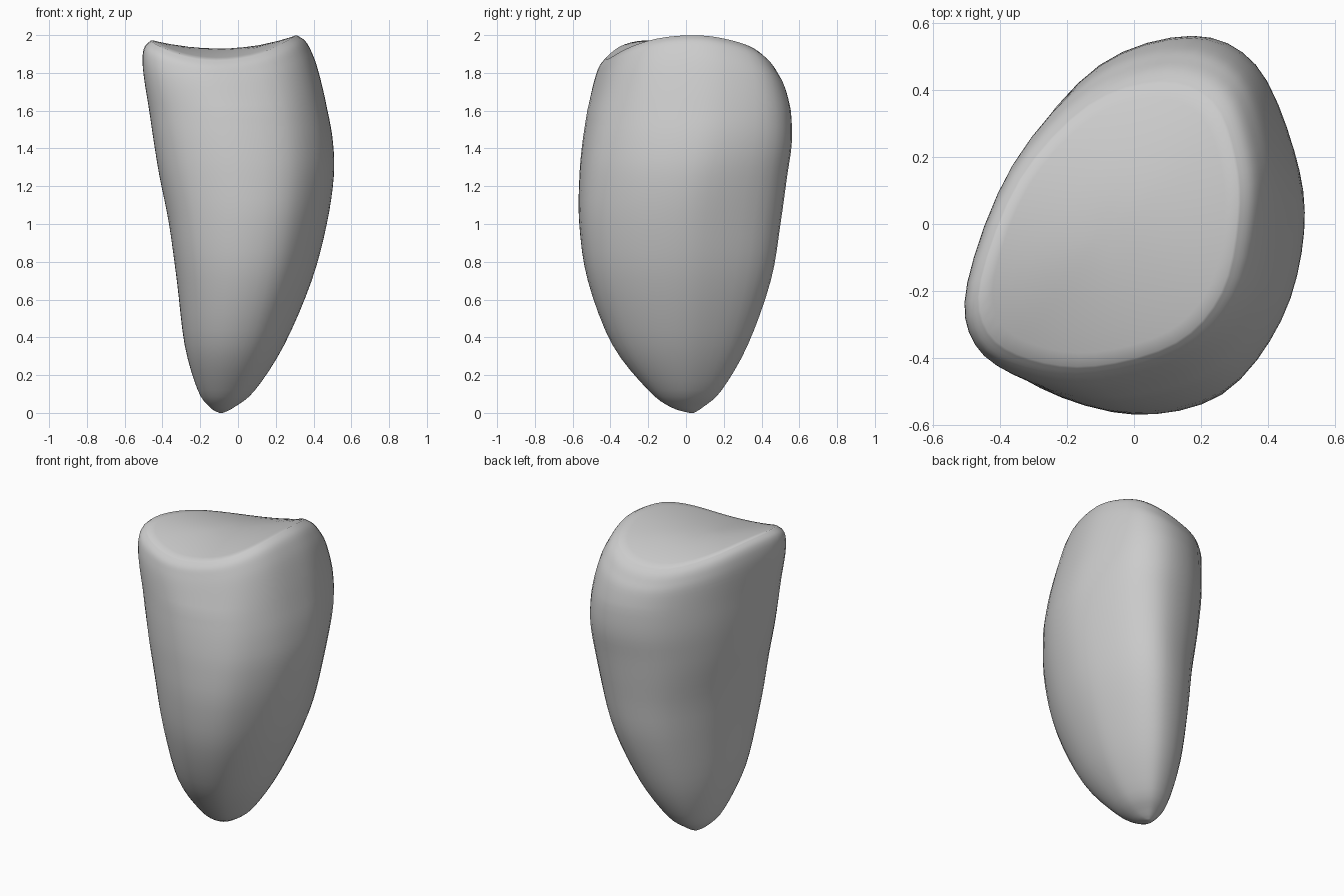
import bpy
import bmesh
from mathutils import Vector

default_cube = bpy.data.objects.get("Cube")
if default_cube:
    bpy.data.objects.remove(default_cube, do_unlink=True)

SIDES = 48
SHOULDER = 1.6
TOP = 2.0


def spline(points, steps, closed):
    """Smooth curve through points of any dimension."""
    count = len(points)
    pick = (lambda i: points[i % count]) if closed else (
        lambda i: points[max(0, min(count - 1, i))])
    result = []
    for i in range(count if closed else count - 1):
        a, b, c, d = (Vector(pick(i + k)) for k in (-1, 0, 1, 2))
        for step in range(steps):
            t = step / steps
            result.append((b * 2 + (c - a) * t + (a * 2 - b * 5 + c * 4 - d) * t ** 2
                           + (b * 3 - a - c * 3 + d) * t ** 3) / 2)
    if not closed:
        result.append(Vector(points[-1]))
    return result


def unit_outline(points):
    """Closed outline, stretched to fill the unit square."""
    curve = spline(points, SIDES // len(points), True)
    xs, ys = [p.x for p in curve], [p.y for p in curve]
    return [Vector(((p.x - min(xs)) / (max(xs) - min(xs)),
                    (p.y - min(ys)) / (max(ys) - min(ys)))) for p in curve]


def saddle_height(x, y):
    """Top surface: raised at both sides, falling to front, back and back corner."""
    corner = max(0, y - x) ** 2
    return 1.93 + 0.46 * (x + 0.08) ** 2 - 0.33 * y * y - 0.15 * corner


# Rounded triangular cross-sections of the body and of the top rim
body_outline = unit_outline([
    (.13, .565), (.33, .47), (.47, .2), (.505, -.02), (.43, -.28), (.24, -.5),
    (-.06, -.56), (-.34, -.48), (-.48, -.32), (-.5, -.1), (-.4, .22), (-.18, .48)])
rim_outline = unit_outline([
    (.08, .43), (.24, .37), (.31, .2), (.32, .02), (.27, -.2), (.13, -.35),
    (-.12, -.42), (-.32, -.4), (-.45, -.32), (-.47, -.16), (-.35, .14), (-.14, .36)])

# Side profiles: height, right and left limits, front and back limits
profile = spline([
    (0, -.1, -.08, .02, .04),
    (.03, -.15, -.02, -.08, .09),
    (.12, -.215, .09, -.2, .19),
    (.36, -.285, .245, -.39, .33),
    (.7, -.325, .39, -.52, .45),
    (1, -.365, .47, -.565, .5),
    (1.25, -.415, .507, -.565, .535),
    (1.43, -.445, .503, -.55, .56),
    (SHOULDER, -.47, .474, -.525, .555),
    (1.8, -.5, .422, -.495, .525),
    (1.9, -.505, .385, -.475, .49),
    (1.96, -.492, .352, -.457, .46),
    (TOP, -.46, .31, -.425, .42)], 4, False)

bm = bmesh.new()
rings = []
centre = Vector((.5, .5))

# Body wall, rounder at the tip and bent at the shoulder to meet the saddle
for level, x_low, x_high, y_low, y_high in profile:
    blend = max(0, min(1, level - 1))
    blend *= blend * (3 - 2 * blend)
    roundness = max(0, 0.4 * (1 - level / 0.9))
    ring = []
    for body, rim in zip(body_outline, rim_outline):
        circle = centre + (body - centre).normalized() / 2
        p = body.lerp(rim, blend).lerp(circle, roundness)
        x = x_low + p.x * (x_high - x_low)
        y = y_low + p.y * (y_high - y_low)
        z = level
        if level > SHOULDER:
            rise = (level - SHOULDER) / (TOP - SHOULDER)
            z = SHOULDER + rise * (saddle_height(x, y) - SHOULDER)
        ring.append(bm.verts.new((x, y, z)))
    rings.append(ring)

# Hollowed top surface, in rings shrinking to the middle
middle = Vector((-.08, -.02))
rim_points = [v.co.xy for v in rings[-1]]
for scale in (.9, .75, .5, .3, .12):
    ring = []
    for point in rim_points:
        p = middle.lerp(point, scale)
        ring.append(bm.verts.new((p.x, p.y, saddle_height(p.x, p.y))))
    rings.append(ring)

for lower, upper in zip(rings, rings[1:]):
    for i in range(SIDES):
        j = (i + 1) % SIDES
        bm.faces.new((lower[i], lower[j], upper[j], upper[i]))
bm.faces.new(rings[0])
bm.faces.new(rings[-1])
bmesh.ops.recalc_face_normals(bm, faces=bm.faces)

mesh = bpy.data.meshes.new("tapered_body")
bm.to_mesh(mesh)
bm.free()
body = bpy.data.objects.new("tapered_body", mesh)
bpy.context.collection.objects.link(body)

# Plain grey surface
grey = bpy.data.materials.new("light_grey")
grey.use_nodes = True
colour = (0.6, 0.6, 0.6, 1)
grey.diffuse_color = colour
grey.node_tree.nodes["Principled BSDF"].inputs["Base Color"].default_value = colour
mesh.materials.append(grey)

bpy.ops.object.select_all(action='DESELECT')
body.select_set(True)
bpy.context.view_layer.objects.active = body
bpy.ops.object.shade_smooth()
